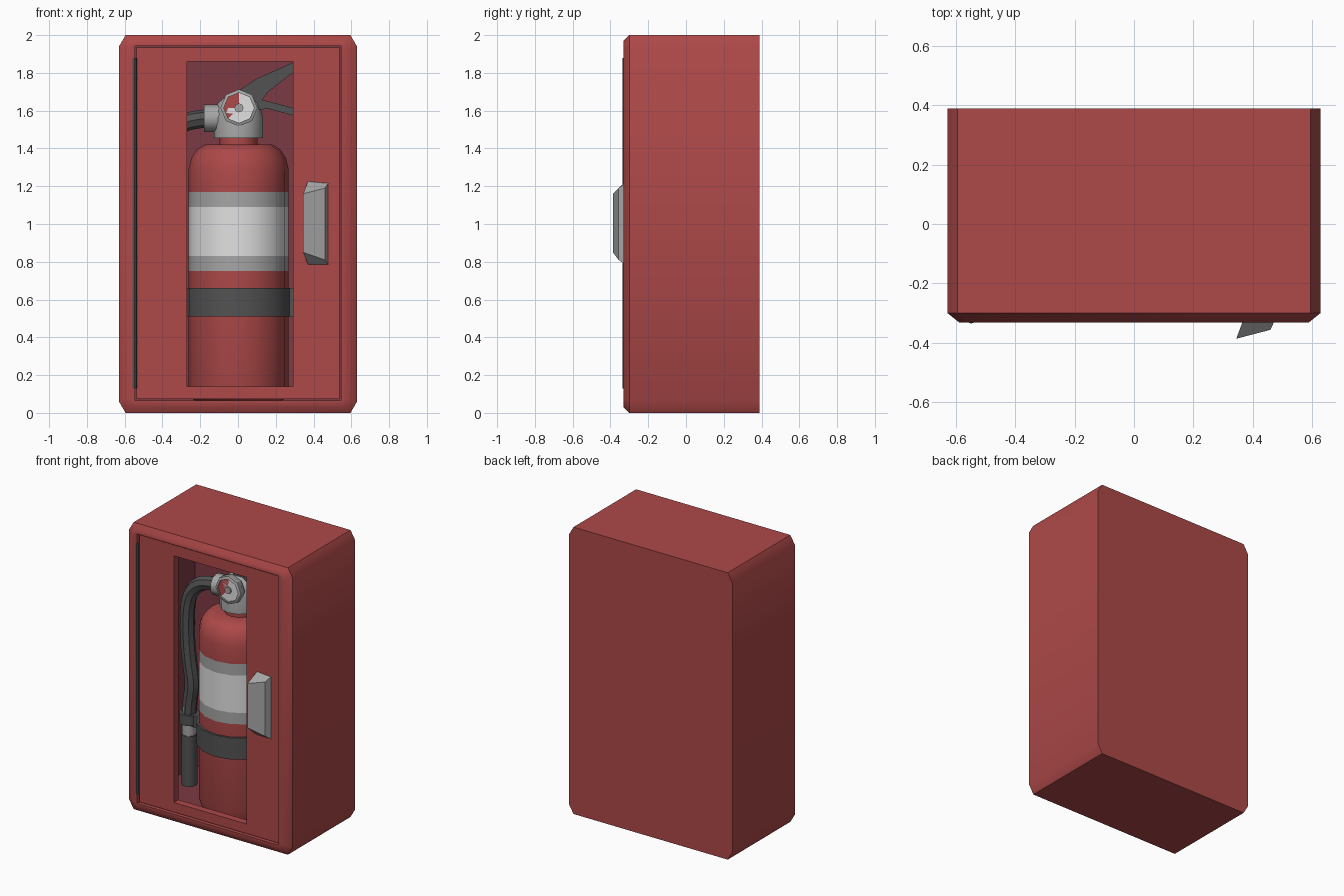
import bpy, bmesh, math
from mathutils import Matrix, Vector

if "Cube" in bpy.data.objects:
    bpy.data.objects.remove(bpy.data.objects["Cube"])


def material(name, rgb):
    m = bpy.data.materials.new(name)
    m.diffuse_color = (*rgb, 1)
    m.use_nodes = True
    m.node_tree.nodes["Principled BSDF"].inputs["Base Color"].default_value = m.diffuse_color
    return m


RED = material("red_paint", (0.42, 0.065, 0.065))
INNER = material("dark_red_interior", (0.20, 0.042, 0.058))
WHITE = material("white_label", (0.75, 0.75, 0.75))
GREY = material("grey_metal", (0.38, 0.38, 0.38))
DARK = material("dark_rubber", (0.085, 0.085, 0.085))


def finish(name, bm, mats, angle=40):
    bmesh.ops.recalc_face_normals(bm, faces=bm.faces)
    me = bpy.data.meshes.new(name)
    bm.to_mesh(me)
    bm.free()
    ob = bpy.data.objects.new(name, me)
    bpy.context.collection.objects.link(ob)
    for m in mats:
        me.materials.append(m)
    bpy.ops.object.select_all(action='DESELECT')
    ob.select_set(True)
    bpy.context.view_layer.objects.active = ob
    bpy.ops.object.shade_smooth_by_angle(angle=math.radians(angle))
    return ob


def loft(bm, rings, mat_ids=None, caps=True, loop=False):
    vs = [[bm.verts.new(p) for p in r] for r in rings]
    n = len(vs[0])
    for i in range(len(vs) if loop else len(vs) - 1):
        a, b = vs[i], vs[(i + 1) % len(vs)]
        for k in range(n):
            f = bm.faces.new((a[k], a[(k + 1) % n], b[(k + 1) % n], b[k]))
            f.material_index = mat_ids[i] if mat_ids else 0
    if caps:
        bm.faces.new(vs[0])
        f = bm.faces.new(vs[-1])
        f.material_index = mat_ids[-1] if mat_ids else 0


def rect(x0, x1, z0, z1, y):
    return [(x0, y, z0), (x1, y, z0), (x1, y, z1), (x0, y, z1)]


def octagon(w, z0, z1, y, cx=0.001, cz=0.001):
    return [(-w + cx, y, z0), (w - cx, y, z0), (w, y, z0 + cz), (w, y, z1 - cz),
            (w - cx, y, z1), (-w + cx, y, z1), (-w, y, z1 - cz), (-w, y, z0 + cz)]


def lathe(name, profile, segs, mats, matrix, rule=None, caps=True, loop=False):
    bm = bmesh.new()
    rings = [[(r * math.cos(math.tau * k / segs), r * math.sin(math.tau * k / segs), z)
              for k in range(segs)] for r, z in profile]
    loft(bm, rings, None, caps, loop)
    if rule:
        for f in bm.faces:
            f.material_index = rule(f.calc_center_median())
    bm.transform(matrix)
    return finish(name, bm, mats)


def box(name, x0, x1, y0, y1, z0, z1, mat):
    bm = bmesh.new()
    loft(bm, [rect(x0, x1, z0, z1, y0), rect(x0, x1, z0, z1, y1)])
    return finish(name, bm, [mat])


def plate(name, outline, y0, y1, mat):
    bm = bmesh.new()
    loft(bm, [[(x, y, z) for x, z in outline] for y in (y0, y1)])
    return finish(name, bm, [mat])


# Cabinet shell: outside, bevelled front frame, then hollow inside
bm = bmesh.new()
loft(bm, [octagon(0.63, 0, 2, 0.39, 0.035, 0.06),
          octagon(0.63, 0, 2, -0.30, 0.035, 0.06),
          octagon(0.59, 0.03, 1.97, -0.332, 0.03, 0.05),
          octagon(0.545, 0.065, 1.943, -0.332),
          octagon(0.545, 0.065, 1.943, -0.25),
          octagon(0.59, 0.05, 1.95, -0.25),
          octagon(0.59, 0.05, 1.95, 0.37)], [0, 0, 0, 0, 1, 1, 1])
finish("cabinet", bm, [RED, INNER])

# Door with window opening
bm = bmesh.new()
outer = (-0.537, 0.537, 0.073, 1.935)
hole = (-0.27, 0.29, 0.14, 1.86)
loft(bm, [rect(*outer, -0.32), rect(*hole, -0.32), rect(*hole, -0.27), rect(*outer, -0.27)],
     caps=False, loop=True)
finish("door", bm, [RED])

# Hinge rod
lathe("hinge", [(0.013, 0.13), (0.013, 1.88)], 8, [DARK], Matrix.Translation((-0.549, -0.323, 0)))

# Wedge pull handle
bm = bmesh.new()
loft(bm, [[(0.345, -0.387, 0.85), (0.46, -0.357, 0.81), (0.48, -0.315, 0.78), (0.372, -0.315, 0.78)],
          [(0.345, -0.387, 1.16), (0.46, -0.357, 1.19), (0.48, -0.315, 1.22), (0.372, -0.315, 1.23)]])
finish("door_handle", bm, [GREY], 30)

# Extinguisher tank with label bands on its front half
AXIS = Matrix.Translation((0.003, 0.02, 0))


def label_rule(c):
    if c.y > 0.06 or not 0.75 < c.z < 1.17:
        return 0
    return 1 if 0.83 < c.z < 1.09 else 2


lathe("tank", [(0.21, 0.055), (0.245, 0.075), (0.265, 0.14), (0.265, 0.75), (0.265, 0.83),
               (0.265, 1.09), (0.265, 1.17), (0.265, 1.29), (0.25, 1.35), (0.22, 1.395),
               (0.18, 1.42), (0.10, 1.42), (0.10, 1.46)],
      16, [RED, WHITE, GREY], AXIS, label_rule)

# Strap and its brackets
lathe("strap", [(0.262, 0.51), (0.28, 0.51), (0.28, 0.66), (0.262, 0.66)], 16, [DARK], AXIS,
      caps=False, loop=True)
box("wall_bracket", -0.12, 0.12, 0.27, 0.37, 0.51, 0.66, DARK)
box("strap_latch", 0.27, 0.31, -0.03, 0.07, 0.51, 0.66, DARK)
box("hose_clip_arm", -0.36, -0.27, -0.01, 0.05, 0.53, 0.61, DARK)

# Valve head, outlet and levers
lathe("valve", [(0.13, 1.455), (0.13, 1.56), (0.11, 1.64), (0.06, 1.68)], 12, [GREY], AXIS)
lathe("outlet", [(0.072, 0.02), (0.072, 0.18)], 10, [GREY],
      Matrix.Translation((0, 0.02, 1.56)) @ Matrix.Rotation(-math.pi / 2, 4, 'Y'))
plate("top_lever", [(-0.06, 1.62), (-0.02, 1.69), (0.10, 1.77), (0.29, 1.855), (0.38, 1.875),
                    (0.38, 1.84), (0.29, 1.80), (0.16, 1.70), (0.10, 1.62)], -0.02, 0.06, DARK)
plate("carry_lever", [(0.06, 1.66), (0.14, 1.655), (0.29, 1.615), (0.38, 1.57), (0.38, 1.535),
                      (0.29, 1.575), (0.16, 1.61), (0.06, 1.60)], -0.02, 0.06, DARK)

# Pressure gauge facing forward
GAUGE = Matrix.Translation((0.005, 0, 1.615)) @ Matrix.Rotation(math.pi / 2, 4, 'X')
lathe("gauge_case", [(0.08, 0.05), (0.098, 0.07), (0.098, 0.115), (0.08, 0.122), (0.08, 0.108)],
      8, [GREY], GAUGE)
lathe("gauge_dial", [(0.08, 0.112), (0.003, 0.112)], 8, [WHITE, RED], GAUGE,
      lambda c: 1 if c.x < -0.005 and c.y > -0.03 else 0)
lathe("gauge_pin", [(0.024, 0.10), (0.024, 0.122)], 8, [GREY], GAUGE)

# Hose bending from the outlet down to the nozzle
cu = bpy.data.curves.new("hose_path", 'CURVE')
cu.dimensions = '3D'
cu.bevel_depth = 0.048
cu.bevel_resolution = 2
cu.resolution_u = 4
cu.use_fill_caps = True
pts = [(-0.15, 1.56), (-0.22, 1.555), (-0.31, 1.53), (-0.39, 1.44), (-0.41, 1.25),
       (-0.395, 1.0), (-0.36, 0.82), (-0.385, 0.70), (-0.39, 0.60)]
sp = cu.splines.new('NURBS')
sp.points.add(len(pts) - 1)
for p, (x, z) in zip(sp.points, pts):
    p.co = (x, 0.02, z, 1)
sp.order_u = 3
sp.use_endpoint_u = True
tmp = bpy.data.objects.new("hose_path", cu)
bpy.context.collection.objects.link(tmp)
bpy.context.view_layer.update()
me = bpy.data.meshes.new_from_object(tmp.evaluated_get(bpy.context.evaluated_depsgraph_get()))
bpy.data.objects.remove(tmp)
bm = bmesh.new()
bm.from_mesh(me)
for f in bm.faces:
    f.material_index = 0
finish("hose", bm, [DARK])

# Nozzle, ferrule and clip ring
NOZ = Matrix.Translation((-0.39, 0.02, 0))
lathe("nozzle", [(0.053, 0.11), (0.05, 0.46)], 10, [DARK], NOZ)
lathe("ferrule", [(0.045, 0.46), (0.045, 0.65)], 10, [GREY], NOZ)
lathe("clip_ring", [(0.065, 0.54), (0.065, 0.61)], 10, [DARK], NOZ)
